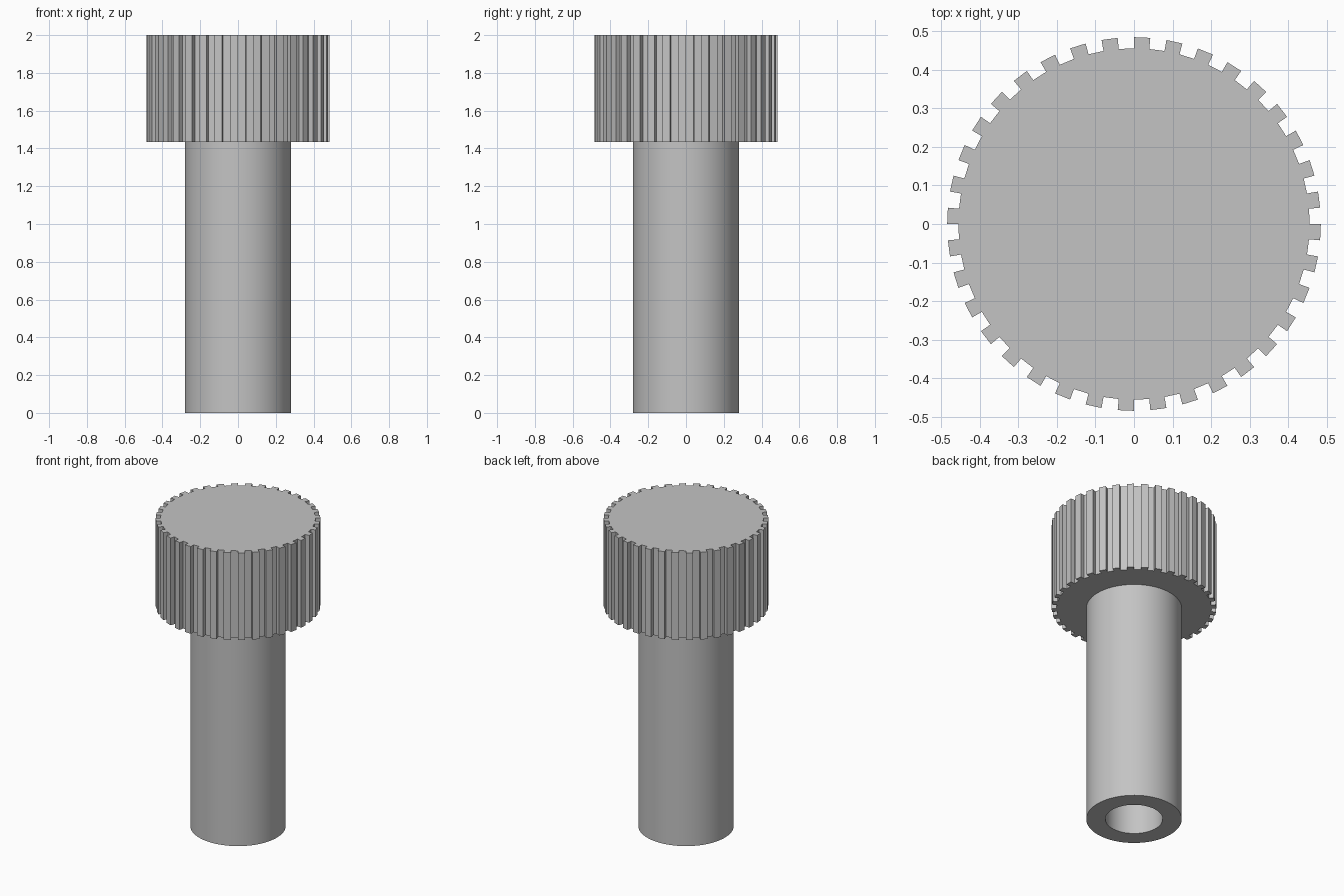
import bpy
import bmesh
from math import cos, sin, radians, tau

if "Cube" in bpy.data.objects:
    bpy.data.objects.remove(bpy.data.objects["Cube"])

HEIGHT, HEAD_BASE = 2.0, 1.433
TIP_R, ROOT_R = 0.485, 0.456
SHAFT_R, BORE_R = 0.281, 0.169
TEETH, SIDES = 36, 64

grey = bpy.data.materials.new("plain_grey")
grey.use_nodes = True
colour = (0.55, 0.55, 0.55, 1)
grey.diffuse_color = colour
grey.node_tree.nodes["Principled BSDF"].inputs["Base Color"].default_value = colour


def make_object(name, bm):
    bmesh.ops.recalc_face_normals(bm, faces=bm.faces)
    mesh = bpy.data.meshes.new(name)
    bm.to_mesh(mesh)
    bm.free()
    mesh.materials.append(grey)
    obj = bpy.data.objects.new(name, mesh)
    bpy.context.collection.objects.link(obj)
    return obj


def ring(bm, radius, z):
    angles = [tau * i / SIDES for i in range(SIDES)]
    return [bm.verts.new((radius * cos(a), radius * sin(a), z)) for a in angles]


# Knurled head: toothed outline, half groove and half tooth per pitch
bm = bmesh.new()
pitch = 360 / TEETH
outline = []
for i in range(TEETH):
    for radius, offset in ((ROOT_R, 0), (ROOT_R, 0.5), (TIP_R, 0.5), (TIP_R, 1)):
        a = radians(pitch * (i + offset))
        outline.append(bm.verts.new((radius * cos(a), radius * sin(a), HEAD_BASE)))
base = bm.faces.new(outline)
top = bmesh.ops.extrude_face_region(bm, geom=[base], use_keep_orig=True)
verts = [v for v in top["geom"] if isinstance(v, bmesh.types.BMVert)]
bmesh.ops.translate(bm, verts=verts, vec=(0, 0, HEIGHT - HEAD_BASE))
make_object("knurled_head", bm)

# Hollow shaft: outer wall, bottom rim and bore wall
bm = bmesh.new()
rings = [ring(bm, SHAFT_R, HEAD_BASE), ring(bm, SHAFT_R, 0),
         ring(bm, BORE_R, 0), ring(bm, BORE_R, HEAD_BASE)]
for a, b in zip(rings, rings[1:]):
    for i in range(SIDES):
        j = (i + 1) % SIDES
        bm.faces.new((a[i], a[j], b[j], b[i]))
shaft = make_object("hollow_shaft", bm)

# Smooth the round walls, keep the rim edges sharp
bpy.ops.object.select_all(action="DESELECT")
shaft.select_set(True)
bpy.context.view_layer.objects.active = shaft
bpy.ops.object.shade_smooth_by_angle(angle=radians(30))
